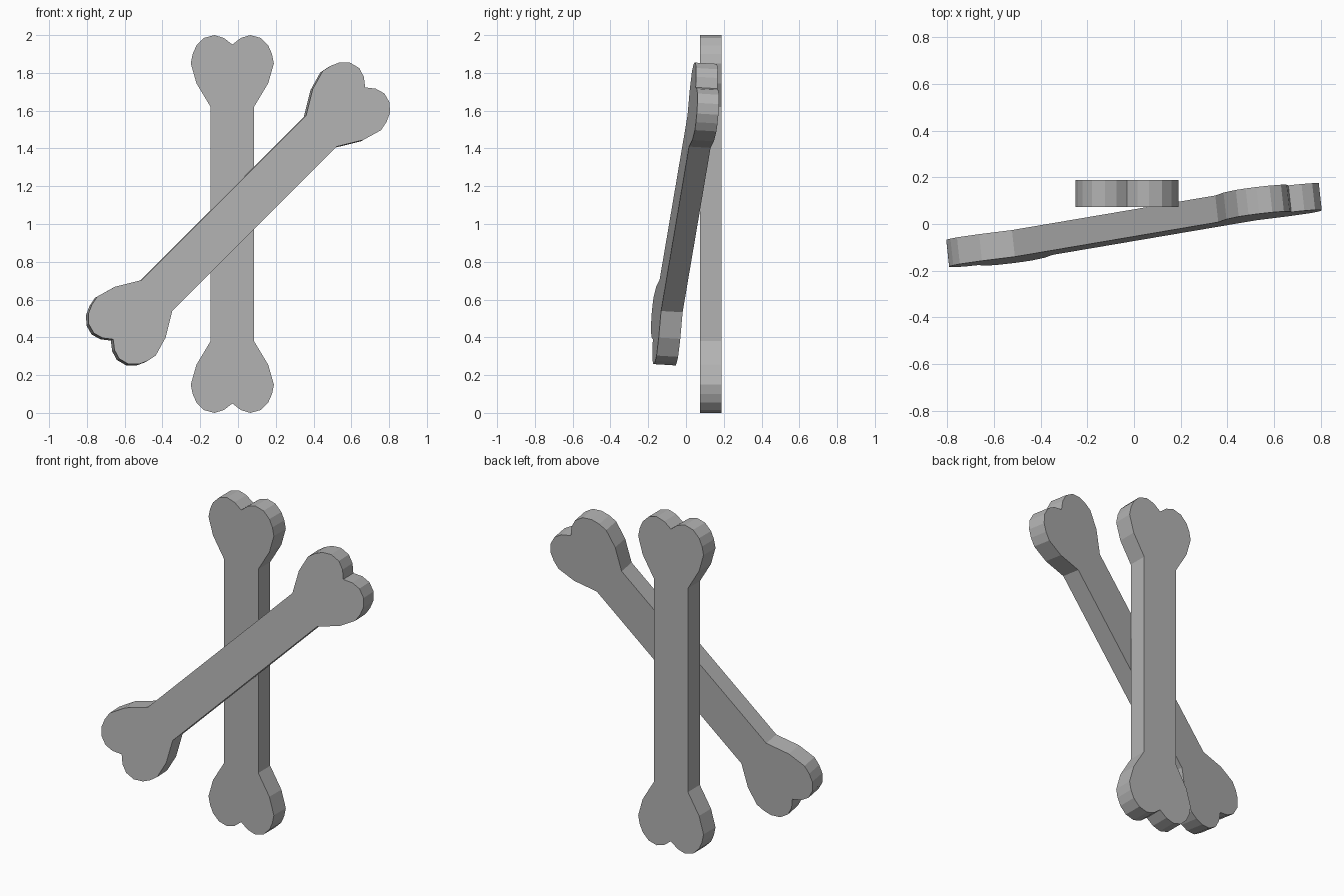
import bpy
import bmesh
from mathutils import Matrix, Vector

cube = bpy.data.objects.get("Cube")
if cube:
    bpy.data.objects.remove(cube, do_unlink=True)

# Single grey material
GREY = (0.45, 0.45, 0.45, 1)
grey = bpy.data.materials.new("bone_grey")
grey.use_nodes = True
grey.diffuse_color = GREY
shader = next(n for n in grey.node_tree.nodes if n.type == "BSDF_PRINCIPLED")
shader.inputs["Base Color"].default_value = GREY

THICKNESS = 0.115

# Quarter outline of a bone: shaft corner, around the knob, to the end notch
QUARTER = [(0.115, 0.62), (0.19, 0.745), (0.22, 0.85), (0.21, 0.90),
           (0.19, 0.945), (0.15, 0.985), (0.095, 1.0), (0.045, 0.985), (0, 0.95)]


def bone_outline():
    """Mirror the quarter outline into a closed loop."""
    top = QUARTER + [(-x, z) for x, z in reversed(QUARTER[:-1])]
    return top + [(-x, -z) for x, z in top]


def make_bone(name, matrix):
    """Extrude the flat bone outline, centred on its own origin."""
    bm = bmesh.new()
    verts = [bm.verts.new((x, -THICKNESS / 2, z)) for x, z in bone_outline()]
    face = bm.faces.new(verts)
    new = bmesh.ops.extrude_face_region(bm, geom=[face])["geom"]
    moved = [v for v in new if isinstance(v, bmesh.types.BMVert)]
    bmesh.ops.translate(bm, verts=moved, vec=(0, THICKNESS, 0))
    bmesh.ops.recalc_face_normals(bm, faces=bm.faces)
    mesh = bpy.data.meshes.new(name)
    bm.to_mesh(mesh)
    bm.free()
    mesh.materials.append(grey)
    obj = bpy.data.objects.new(name, mesh)
    bpy.context.collection.objects.link(obj)
    obj.matrix_world = matrix
    return obj


# Upright bone at the back
make_bone("upright_bone", Matrix.Translation((-0.03, 0.131, 1.0)))

# Diagonal bone in front, lying in a plane that leans back to the upper right
lean_x, lean_z = 0.11, 0.06
depth = Vector((-lean_x, 1, -lean_z)).normalized()
length = Vector((1, lean_x + lean_z, 1)).normalized()
width = depth.cross(length)
turn = Matrix((width, depth, length)).transposed().to_4x4()
make_bone("diagonal_bone", Matrix.Translation((0, -0.005, 1.053)) @ turn)
